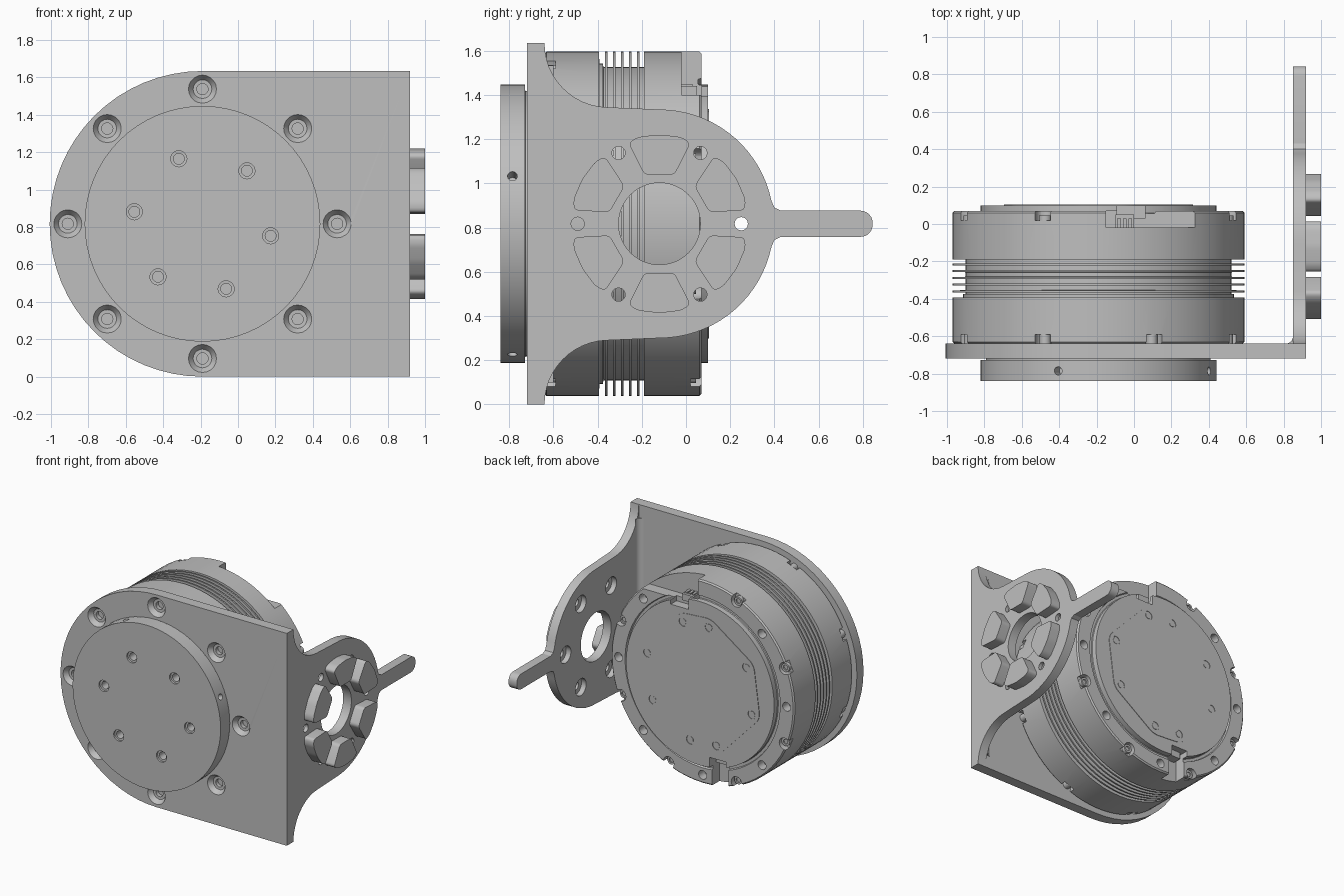
import bpy, bmesh
from math import sin, cos, pi, radians
from mathutils import Vector

if "Cube" in bpy.data.objects:
    bpy.data.objects.remove(bpy.data.objects["Cube"])

CX, CZ, HY = -0.19, 0.817, -0.12      # motor axis x, common height, side hole pattern y
Y, X = Vector((0, 1, 0)), Vector((1, 0, 0))

grey = bpy.data.materials.new("machined grey")
grey.use_nodes = True
grey.diffuse_color = (0.52, 0.52, 0.52, 1)
grey.node_tree.nodes["Principled BSDF"].inputs["Base Color"].default_value = (0.52, 0.52, 0.52, 1)


def polar(u, v, r, deg):
    return (u + r * cos(radians(deg)), v + r * sin(radians(deg)))


def arc(u, v, r, a, b, n):
    return [polar(u, v, r, a + (b - a) * i / n) for i in range(n + 1)]


def skin(bm, rings):
    """Join equal rings of points into a closed solid."""
    vs = [[bm.verts.new(p) for p in ring] for ring in rings]
    n = len(vs[0])
    faces = [bm.faces.new(vs[0]), bm.faces.new(vs[-1])]
    for a, b in zip(vs, vs[1:]):
        for i in range(n):
            j = (i + 1) % n
            faces.append(bm.faces.new((a[i], a[j], b[j], b[i])))
    bmesh.ops.recalc_face_normals(bm, faces=faces)


def lathe(bm, profile, origin, axis=Y, segs=20):
    """Turn (radius, distance along axis) pairs."""
    q = axis.to_track_quat('Z', 'Y')
    skin(bm, [[Vector(origin) + q @ Vector((r * cos(2 * pi * i / segs), r * sin(2 * pi * i / segs), d))
               for i in range(segs)] for r, d in profile])


def prism(bm, pts, lo, hi, axis="y"):
    place = {"x": lambda u, v, w: (w, u, v), "y": lambda u, v, w: (u, w, v),
             "z": lambda u, v, w: (u, v, w)}[axis]
    skin(bm, [[place(u, v, w) for u, v in pts] for w in (lo, hi)])


def rect(u0, u1, v0, v1):
    return [(u0, v0), (u1, v0), (u1, v1), (u0, v1)]


def rounded(pts, r, n=4):
    """Round each corner of an outline."""
    out = []
    for i, p in enumerate(pts):
        c = Vector(p)
        a = c + (Vector(pts[i - 1]) - c).normalized() * r
        b = c + (Vector(pts[(i + 1) % len(pts)]) - c).normalized() * r
        for k in range(n + 1):
            t = k / n
            out.append(tuple(a * (1 - t) ** 2 + c * 2 * t * (1 - t) + b * t * t))
    return out


def turn(pts, u, v, deg):
    """Rotate a (radial, sideways) outline about a centre."""
    c, s = cos(radians(deg)), sin(radians(deg))
    return [(u + a * c - b * s, v + a * s + b * c) for a, b in pts]


def add(name, bm, cutter=None):
    def make(label, b):
        me = bpy.data.meshes.new(label)
        b.to_mesh(me)
        b.free()
        ob = bpy.data.objects.new(label, me)
        bpy.context.collection.objects.link(ob)
        return ob
    ob = make(name, bm)
    if cutter:
        cut = make(name + "_cutter", cutter)
        cut.hide_render = True
        mod = ob.modifiers.new("cut", 'BOOLEAN')
        mod.operation, mod.solver, mod.object, mod.use_self = 'DIFFERENCE', 'EXACT', cut, True
        dg = bpy.context.evaluated_depsgraph_get()
        me = bpy.data.meshes.new_from_object(ob.evaluated_get(dg))
        ob.modifiers.clear()
        ob.data = me
        bpy.data.objects.remove(cut)
    ob.data.materials.clear()
    ob.data.materials.append(grey)
    bpy.ops.object.select_all(action='DESELECT')
    ob.select_set(True)
    bpy.context.view_layer.objects.active = ob
    bpy.ops.object.shade_smooth_by_angle(angle=radians(25))
    return ob


def at(r, deg, y=0):
    u, v = polar(CX, CZ, r, deg)
    return (u, y, v)


# Front plate with countersunk holes
bm, cut = bmesh.new(), bmesh.new()
prism(bm, [(0.92, 0), (0.92, 1.634)] + arc(CX, CZ, 0.817, 90, 270, 32), -0.72, -0.64)
for k in range(8):
    lathe(cut, [(0.083, -0.73), (0.075, -0.72), (0.05, -0.685), (0.03, -0.684), (0.03, -0.655)],
          at(0.72, 45 * k))
add("front_plate", bm, cut)

# Output disc with face holes and radial holes
bm, cut = bmesh.new(), bmesh.new()
lathe(bm, [(0.63, -0.84), (0.63, -0.728), (0.6, -0.727), (0.6, -0.715)], at(0, 0), segs=64)
for k in range(6):
    lathe(cut, [(0.043, -0.86), (0.043, -0.825), (0.029, -0.824), (0.029, -0.76)], at(0.37, 50 + 60 * k))
for k in range(4):
    a = radians(20 + 90 * k)
    lathe(cut, [(0.022, 0.55), (0.022, 0.7)], (CX, -0.785, CZ), Vector((cos(a), 0, sin(a))))
add("output_disc", bm, cut)

# Side plate outline: upper edge, then mirrored lower edge
upper = (arc(-0.35, 1.634, 0.29, 180, 268, 12) + arc(HY, CZ, 0.517, 90, 16, 16)
         + [(0.387, 0.92), (0.4, 0.89), (0.43, 0.876)] + arc(0.79, 0.822, 0.054, 90, 10, 5))
outline = upper + [(u, 2 * CZ - v) for u, v in reversed(upper)]
bm, cut = bmesh.new(), bmesh.new()
prism(bm, outline, 0.85, 0.92, "x")
lathe(cut, [(0.185, 0.8), (0.185, 1.0)], (0, HY, CZ), X, 48)
for k in range(6):
    y, z = polar(HY, CZ, 0.37, 60 * k)
    lathe(cut, [(0.065, 0.8), (0.065, 0.89), (0.03, 0.891), (0.03, 1.0)], (0, y, z), X)
add("side_plate", bm, cut)

# Fillet inside the bend
bm = bmesh.new()
prism(bm, [(0.85, -0.64)] + arc(0.81, -0.6, 0.04, 0, -90, 6), 0.1, 2 * CZ - 0.1, "z")
add("bend_fillet", bm)

# Six wedge pads on the outer side
pad = rounded([(0.222, -0.068), (0.365, -0.14), (0.392, -0.1), (0.404, 0),
               (0.392, 0.1), (0.365, 0.14), (0.222, 0.068)], 0.022)
for k in range(6):
    bm = bmesh.new()
    prism(bm, turn(pad, HY, CZ, 30 + 60 * k), 0.92, 1.0, "x")
    add("wedge_pad", bm)

# Motor body with cooling fins and raised rear cover
profile = [(0.77, -0.64), (0.78, -0.63), (0.78, -0.393), (0.725, -0.392), (0.725, -0.375), (0.71, -0.374)]
for k in range(5):
    y = -0.36 + 0.036 * k
    profile += [(0.71, y - 0.006), (0.78, y - 0.0055), (0.78, y + 0.0055), (0.71, y + 0.006)]
profile += [(0.71, -0.19), (0.78, -0.189), (0.78, 0.06), (0.77, 0.07),
            (0.66, 0.07), (0.655, 0.055), (0.635, 0.055), (0.63, 0.06), (0.63, 0.1)]
bm, cut = bmesh.new(), bmesh.new()
lathe(bm, profile, at(0, 0), segs=72)
notch = [(0.85, -0.045), (0.85, 0.045)] + arc(0.755, 0, 0.045, 90, 270, 8)
for k in range(8):
    a = 22.5 + 45 * k
    prism(cut, turn(notch, CX, CZ, a), -0.66, -0.59)
    if k != 1:
        prism(cut, turn(notch, CX, CZ, a), 0.02, 0.12)
    if k != 2:
        lathe(cut, [(0.034, 0.0), (0.034, 0.12)], at(0.715, 45 * k))
prism(cut, rect(-0.15, 0.34, 1.4, 1.75), -0.02, 0.0701)       # connector bay
prism(cut, rect(-0.09, 0.06, 1.36, 1.75), 0.03, 0.15)         # upper cable slot
prism(cut, rect(-0.41, -0.27, -0.1, 0.27), -0.02, 0.15)       # lower cable slot
add("motor_body", bm, cut)

# Screws seated in the rim notches
bm = bmesh.new()
for k in range(8):
    a = 22.5 + 45 * k
    lathe(bm, [(0.03, -0.64), (0.03, -0.58)], at(0.745, a))
    if k != 1:
        lathe(bm, [(0.033, 0.01), (0.033, 0.045), (0.018, 0.045), (0.018, 0.035)], at(0.745, a))
add("rim_screws", bm)

# Connectors in the two bays
bm = bmesh.new()
for x0, z0 in ((-0.1, 1.39), (-0.39, 0.22)):
    prism(bm, rect(x0, x0 + 0.1, z0, z0 + 0.05), -0.03, 0.05)
    for k in range(3):
        prism(bm, rect(x0 + 0.01 + 0.03 * k, x0 + 0.03 + 0.03 * k, z0 + 0.01, z0 + 0.06), -0.02, 0.03)
add("cable_connectors", bm)

# Rear cover panel with small screw holes
angles = [72, 100, 150, 195, 252, 280, 330, 15]
bm, cut = bmesh.new(), bmesh.new()
prism(bm, rounded([polar(CX, CZ, 0.53, a) for a in sorted(angles)], 0.05), 0.095, 0.104)
for a in angles:
    lathe(cut, [(0.034, 0.09), (0.034, 0.2)], at(0.46, a))
add("rear_panel", bm, cut)
bm = bmesh.new()
for a in angles:
    lathe(bm, [(0.024, 0.08), (0.024, 0.103)], at(0.46, a))
add("panel_screws", bm)
